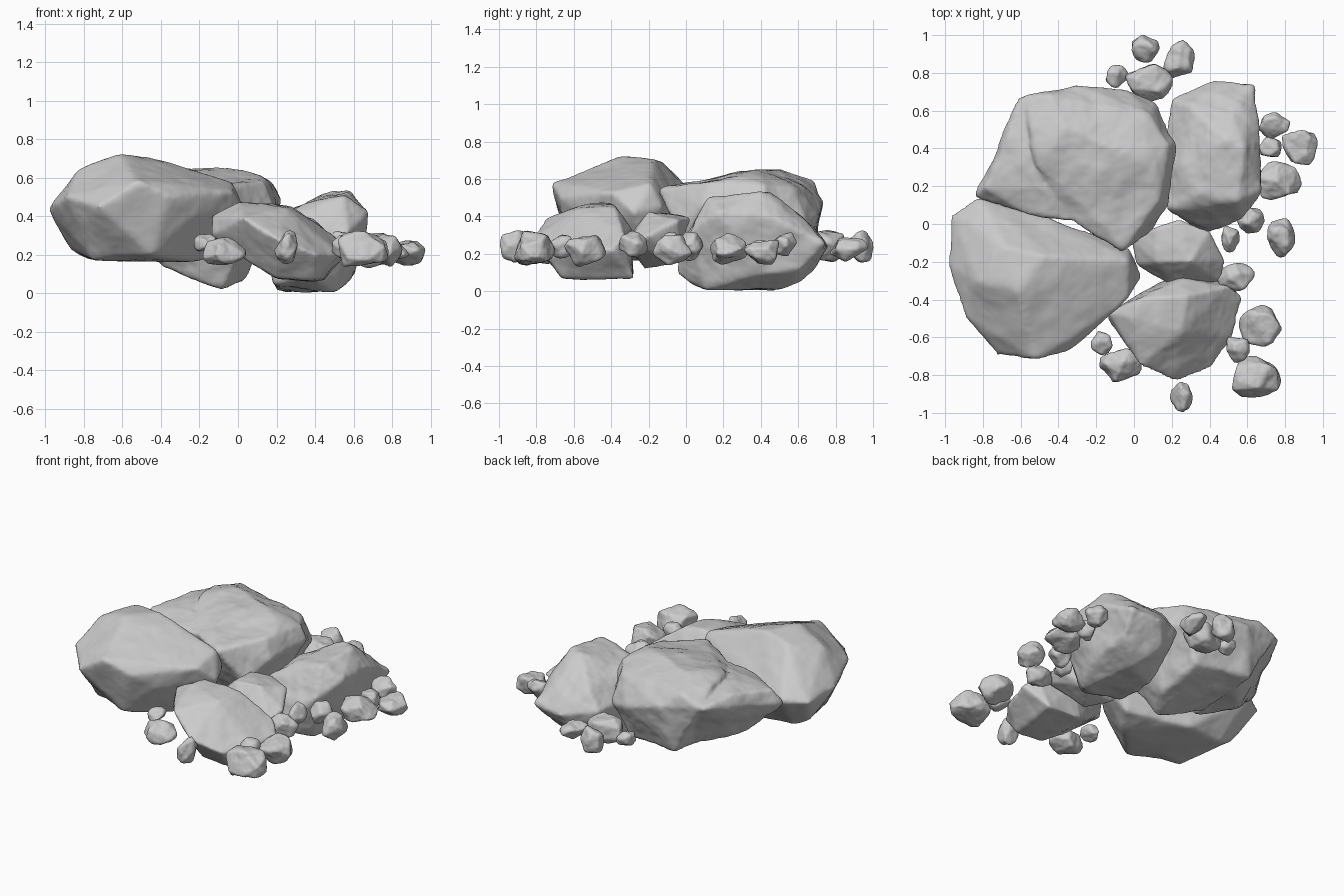
import bpy, bmesh, random
from mathutils import Vector

random.seed(11)

# Shared noise textures: broad lumps and fine chips
lumps = bpy.data.textures.new("lumps", 'CLOUDS')
lumps.noise_scale = 0.25
lumps.noise_depth = 1
chips = bpy.data.textures.new("chips", 'CLOUDS')
chips.noise_scale = 0.08
chips.noise_depth = 2


def rock(name, hulls, voxel, lump, chip, smooth=5):
    """Faceted convex chunks fused, softened and weathered into one rock."""
    bm = bmesh.new()
    for pts in hulls:
        part = bmesh.new()
        for p in pts:
            part.verts.new(p)
        r = bmesh.ops.convex_hull(part, input=part.verts[:])
        junk = {g for g in r["geom_interior"] + r["geom_unused"]
                if isinstance(g, bmesh.types.BMVert)}
        bmesh.ops.delete(part, geom=list(junk), context='VERTS')
        tmp = bpy.data.meshes.new("tmp")
        part.to_mesh(tmp)
        bm.from_mesh(tmp)
        part.free()
        bpy.data.meshes.remove(tmp)
    bmesh.ops.recalc_face_normals(bm, faces=bm.faces[:])
    me = bpy.data.meshes.new(name)
    bm.to_mesh(me)
    bm.free()
    ob = bpy.data.objects.new(name, me)
    bpy.context.collection.objects.link(ob)
    m = ob.modifiers.new("fuse", 'REMESH')
    m.mode = 'VOXEL'
    m.voxel_size = voxel
    m.use_smooth_shade = True
    m = ob.modifiers.new("soften", 'SMOOTH')
    m.factor = 0.5
    m.iterations = smooth
    for tex, s in ((lumps, lump), (chips, chip)):
        m = ob.modifiers.new(tex.name, 'DISPLACE')
        m.texture = tex
        m.texture_coords = 'LOCAL'
        m.strength = s
        m.mid_level = 0.4
    return ob


# Large boulder, front left
rock("left_boulder", [[
    (-.61, -.35, .715), (-.47, -.17, .71), (-.30, -.20, .66), (-.68, -.12, .69),
    (-.83, -.30, .64), (-.03, -.19, .57), (-.98, -.22, .44), (-.96, .05, .42),
    (-.83, .14, .43), (-.45, .03, .45), (-.03, -.13, .45), (.045, -.28, .42),
    (-.03, -.40, .53), (-.24, -.57, .40), (-.35, -.68, .50), (-.52, -.72, .58),
    (-.72, -.69, .45), (-.89, -.50, .50), (-.87, -.10, .22), (-.75, -.45, .18),
    (-.45, -.60, .20), (-.20, -.35, .165), (-.10, -.20, .20), (-.50, -.05, .17),
    (-.76, -.08, .17)]],
    0.015, 0.022, 0.007, 8)

# Large boulder, back, with a lower shelf on its left side
rock("back_boulder", [
    [(-.55, .50, .61), (-.45, .68, .585), (-.35, .50, .65), (-.05, .38, .645),
     (.18, .42, .565), (.08, .58, .55), (-.52, .32, .61), (-.10, -.06, .57),
     (.13, .12, .58), (.10, .28, .61), (-.58, .68, .52), (-.30, .74, .48),
     (-.05, .71, .40), (.12, .64, .36), (.22, .42, .48), (.17, .10, .45),
     (-.06, -.14, .54), (.08, -.04, .34), (-.38, .66, .18), (-.40, .20, .14),
     (-.08, .13, .025), (.02, .30, .07), (.00, .60, .15), (-.30, .00, .53)],
    [(-.84, .15, .43), (-.79, .19, .52), (-.68, .45, .56), (-.60, .67, .52),
     (-.56, .05, .52), (-.45, .60, .56), (-.30, .01, .53), (-.60, .30, .20),
     (-.70, .20, .28), (-.40, .50, .18), (-.50, .20, .58), (-.40, .10, .17)]],
    0.014, 0.035, 0.012, 3)

# Tall block, back right
rock("right_boulder", [[
    (.35, .17, .46), (.55, .12, .50), (.58, .40, .53), (.48, .45, .52),
    (.25, .30, .42), (.52, .58, .43), (.30, .62, .38), (.20, .66, .28),
    (.42, .76, .24), (.63, .74, .25), (.67, .45, .40), (.67, .18, .42),
    (.57, .02, .32), (.40, -.02, .25), (.18, .08, .35), (.16, .35, .30),
    (.19, .10, .05), (.38, -.04, .10), (.50, .10, .01), (.60, .35, .08),
    (.45, .52, .015), (.22, .40, .015), (.60, .62, .12), (.35, .68, .11)]],
    0.014, 0.035, 0.014, 4)

# Small wedge between the boulders
rock("middle_rock", [[
    (.12, -.02, .40), (.24, .02, .39), (.30, -.20, .43), (.40, -.04, .38),
    (.12, -.20, .40), (-.01, -.08, .30), (.01, -.21, .28), (.48, -.20, .30),
    (.46, -.31, .25), (.22, -.33, .25), (.22, -.22, .12), (.35, -.05, .15),
    (.10, -.10, .16)]],
    0.011, 0.025, 0.008, 4)

# Front slab sloping down to the right
rock("front_boulder", [[
    (.00, -.50, .47), (.03, -.40, .47), (.28, -.38, .45), (.25, -.57, .44),
    (-.14, -.47, .40), (-.14, -.50, .30), (.50, -.33, .30), (.57, -.39, .22),
    (.52, -.60, .20), (.41, -.76, .20), (.22, -.83, .27), (.03, -.75, .39),
    (.25, -.29, .33), (.45, -.28, .065), (.20, -.28, .08), (.20, -.66, .08),
    (.40, -.66, .065), (.05, -.60, .17)]],
    0.013, 0.022, 0.008, 4)

# Loose stones around the edge: x, y, z, half sizes
stones = [
    (.06, .93, .24, .07, .07, .08), (.24, .87, .22, .075, .10, .065),
    (-.09, .78, .23, .06, .06, .05), (.08, .74, .24, .125, .10, .08),
    (.74, .52, .25, .08, .07, .06), (.72, .41, .21, .06, .055, .06),
    (.88, .40, .21, .095, .09, .06), (.77, .23, .23, .12, .10, .08),
    (.62, .02, .24, .07, .07, .08), (.51, -.08, .25, .045, .07, .07),
    (.78, -.07, .22, .075, .10, .08), (.54, -.29, .25, .10, .075, .07),
    (.67, -.54, .22, .11, .11, .08), (.55, -.67, .24, .06, .065, .06),
    (.65, -.81, .225, .13, .11, .09), (-.17, -.63, .26, .06, .065, .045),
    (-.07, -.75, .22, .11, .085, .07), (.25, -.915, .24, .06, .08, .085)]
for i, (x, y, z, rx, ry, rz) in enumerate(stones):
    dirs = [Vector([random.gauss(0, 1) for _ in range(3)]).normalized() for _ in range(22)]
    lo = [min(d[k] for d in dirs) for k in range(3)]
    hi = [max(d[k] for d in dirs) for k in range(3)]
    unit = [[2 * (d[k] - lo[k]) / (hi[k] - lo[k]) - 1 for k in range(3)] for d in dirs]
    pts = [(x + u[0] * rx, y + u[1] * ry, z + u[2] * rz) for u in unit]
    rock(f"loose_stone_{i + 1}", [pts], 0.008, 0.015, 0.02, 1)
